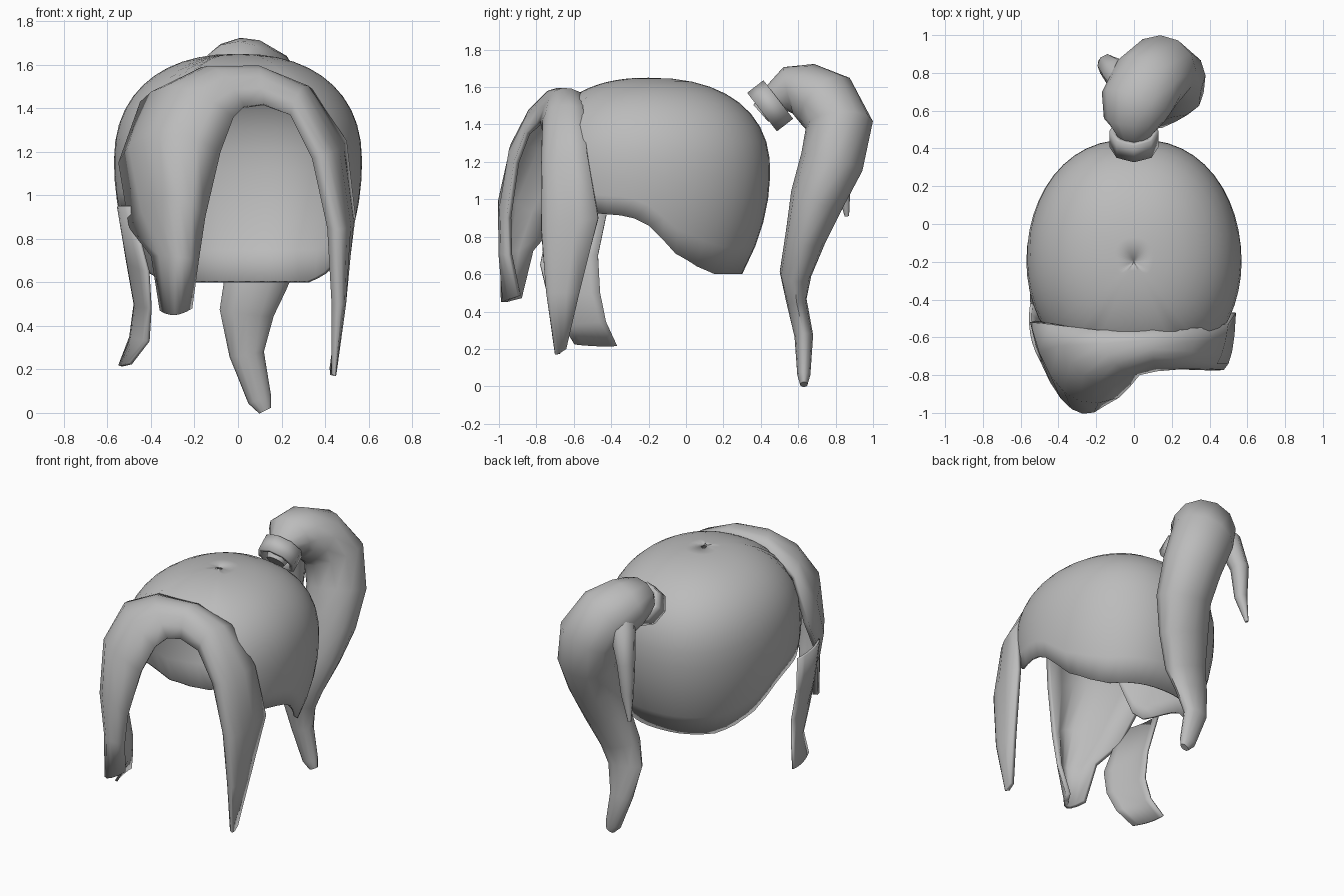
import bpy, math
from mathutils import Vector

if "Cube" in bpy.data.objects:
    bpy.data.objects.remove(bpy.data.objects["Cube"])

grey = bpy.data.materials.new("hair_grey")
grey.use_nodes = True
grey.diffuse_color = (0.5, 0.5, 0.5, 1)
grey.node_tree.nodes["Principled BSDF"].inputs["Base Color"].default_value = (0.5, 0.5, 0.5, 1)


def finish(obj, thickness=0.0, angle=50):
    obj.data.materials.append(grey)
    bpy.ops.object.select_all(action='DESELECT')
    obj.select_set(True)
    bpy.context.view_layer.objects.active = obj
    bpy.ops.object.mode_set(mode='EDIT')
    bpy.ops.mesh.select_all(action='SELECT')
    bpy.ops.mesh.normals_make_consistent(inside=False)
    bpy.ops.object.mode_set(mode='OBJECT')
    bpy.ops.object.shade_smooth_by_angle(angle=math.radians(angle))
    if thickness:
        mod = obj.modifiers.new("thickness", 'SOLIDIFY')
        mod.thickness = thickness
        mod.offset = -1


def loft(name, rows, closed=False, caps=False, thickness=0.0):
    """Skin a list of equally long point rows."""
    n = len(rows[0])
    verts = [p for row in rows for p in row]
    faces = []
    for i in range(len(rows) - 1):
        for j in range(n if closed else n - 1):
            k = (j + 1) % n
            faces.append((i * n + j, i * n + k, (i + 1) * n + k, (i + 1) * n + j))
    if caps:
        faces += [tuple(range(n)), tuple(range(len(verts) - n, len(verts)))]
    mesh = bpy.data.meshes.new(name)
    mesh.from_pydata(verts, [], faces)
    obj = bpy.data.objects.new(name, mesh)
    bpy.context.collection.objects.link(obj)
    finish(obj, thickness)
    return obj


def band(name, inner, middle, outer, thickness):
    """Curved sheet through three rails."""
    rows = []
    for a, b, c in zip(inner, middle, outer):
        a, b, c = Vector(a), Vector(b), Vector(c)
        row = []
        for i in range(7):
            t = i / 6
            row.append(a * (1 - t) * (1 - 2 * t) + b * 4 * t * (1 - t) + c * t * (2 * t - 1))
        rows.append(row)
    return loft(name, rows, thickness=thickness)


def lock(name, stations, sides=12):
    """Tapered tube; each station is x, y, z, half width, half depth."""
    centres = [Vector(s[:3]) for s in stations]
    rows = []
    for i, s in enumerate(stations):
        tangent = centres[min(i + 1, len(centres) - 1)] - centres[max(i - 1, 0)]
        depth = tangent.cross(Vector((1, 0, 0))).normalized()
        width = depth.cross(tangent).normalized()
        rows.append([centres[i] + width * s[3] * math.cos(a) + depth * s[4] * math.sin(a)
                     for a in (math.tau * k / sides for k in range(sides))])
    return loft(name, rows, closed=True, caps=True)


# Scalp cap: a dome whose hem height depends on the angle from the back
HEM = [(0, 0.6), (46, 0.6), (60, 0.64), (75, 0.71), (90, 0.86), (100, 0.91),
       (125, 0.93), (140, 1.3), (150, 1.5), (180, 1.53)]


def hem(angle):
    for (a0, z0), (a1, z1) in zip(HEM, HEM[1:]):
        if angle <= a1:
            return z0 + (z1 - z0) * (angle - a0) / (a1 - a0)
    return HEM[-1][1]


def dome_radius(z):
    if z > 1.15:
        return max(0, 1 - ((z - 1.15) / 0.5) ** 2.3) ** (1 / 2.3)
    return 1 - 0.23 * ((1.15 - z) / 0.55) ** 2


cap_rows = []
for r in range(1, 15):
    row = []
    for k in range(48):
        deg = k * 7.5
        bottom = hem(min(deg, 360 - deg))
        z = 1.65 - (1.65 - bottom) * (r / 14) ** 2
        f = dome_radius(z)
        s, c = math.sin(math.radians(deg)), math.cos(math.radians(deg))
        x = 0.57 * math.copysign(abs(s) ** 0.85, s)
        y = (0.65 if c > 0 else 0.6) * c
        row.append((x * f, -0.2 + y * f, z))
    cap_rows.append(row)
cap_rows.insert(0, [(x * 0.01, -0.2 + (y + 0.2) * 0.01, 1.65) for x, y, z in cap_rows[0]])
loft("scalp_cap", cap_rows, closed=True, caps=False, thickness=0.015)

# Fringe sweeping from the right tip over the forehead to the left tip
band("fringe",
     [(-.21, -.9, .48), (-.18, -.95, .7), (-.15, -.96, .9), (-.08, -.92, 1.2), (-.02, -.86, 1.36),
      (.03, -.8, 1.41), (.12, -.78, 1.42), (.24, -.77, 1.37), (.34, -.76, 1.17), (.41, -.75, .85),
      (.43, -.73, .5), (.43, -.7, .18)],
     [(-.29, -.99, .45), (-.29, -.995, .72), (-.33, -.98, 1), (-.37, -.89, 1.3), (-.27, -.8, 1.5),
      (-.1, -.74, 1.58), (.1, -.7, 1.58), (.29, -.72, 1.49), (.44, -.74, 1.2), (.5, -.74, .85),
      (.49, -.73, .5), (.45, -.69, .17)],
     [(-.36, -.89, .47), (-.4, -.83, .72), (-.5, -.72, .85), (-.55, -.52, 1.15), (-.45, -.53, 1.43),
      (-.2, -.56, 1.56), (.1, -.56, 1.57), (.34, -.55, 1.49), (.5, -.53, 1.25), (.54, -.47, .9),
      (.49, -.57, .5), (.45, -.64, .2)],
     0.03)

# Flat side lock in front of the right ear
band("right_side_lock",
     [(-.5, -.72, .95), (-.42, -.78, .65), (-.41, -.74, .48), (-.42, -.66, .33), (-.5, -.6, .23)],
     [(-.55, -.58, .95), (-.5, -.62, .68), (-.46, -.6, .49), (-.47, -.54, .34), (-.54, -.48, .22)],
     [(-.55, -.42, .94), (-.51, -.47, .7), (-.48, -.46, .5), (-.5, -.43, .35), (-.55, -.37, .22)],
     0.015)

# Octagonal hair tie
axis = Vector((0, 0.79, 0.61))
bpy.ops.mesh.primitive_cylinder_add(vertices=8, radius=0.13, depth=0.11, end_fill_type='NOTHING',
                                    location=(0, 0.45, 1.5),
                                    rotation=axis.to_track_quat('Z', 'Y').to_euler())
tie = bpy.context.object
tie.name = "hair_tie"
finish(tie, 0.03, 30)

# Ponytail and the loose strand beside it
lock("ponytail", [(0, .4, 1.46, .06, .06), (0, .49, 1.54, .1, .09), (0, .55, 1.58, .16, .13),
                  (.01, .64, 1.575, .19, .155), (.07, .75, 1.52, .2, .18), (.14, .82, 1.4, .2, .18),
                  (.19, .78, 1.2, .19, .17), (.19, .7, 1, .18, .145), (.14, .64, .8, .17, .11),
                  (.08, .585, .6, .145, .085), (.04, .59, .46, .125, .055),
                  (.04, .63, .27, .08, .05), (.1, .63, .06, .055, .035), (.125, .63, .01, .03, .02)])
lock("loose_strand", [(0, .7, 1.58, .09, .08), (-.09, .8, 1.46, .08, .08), (-.14, .84, 1.28, .055, .06),
                      (-.15, .84, 1.08, .04, .04), (-.18, .86, .91, .01, .012)], 8)
